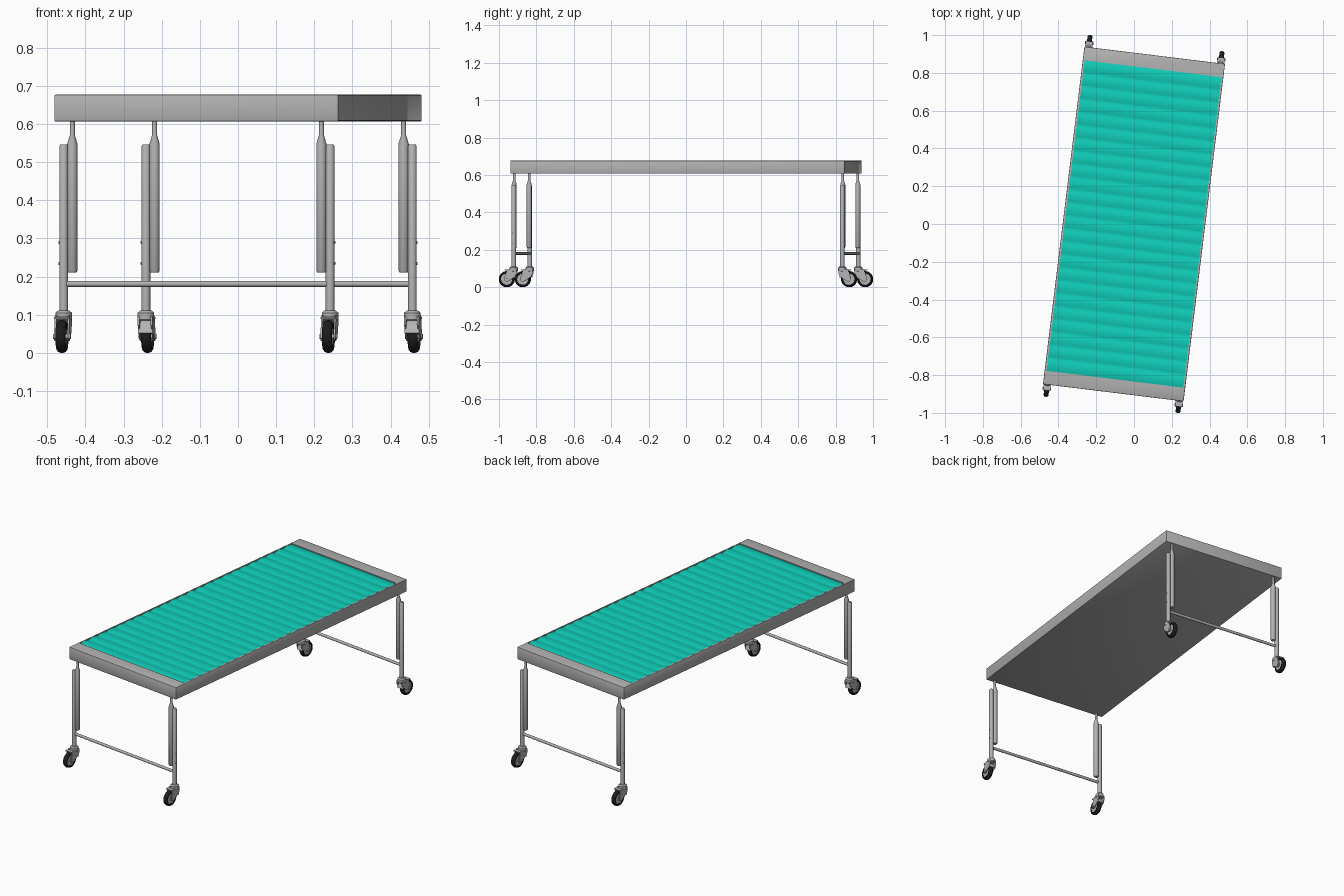
import bpy, bmesh, math
from mathutils import Matrix, Vector

if "Cube" in bpy.data.objects:
    bpy.data.objects.remove(bpy.data.objects["Cube"])

TURN = Matrix.Rotation(math.radians(-7), 4, 'Z')   # whole bed is turned slightly


def material(name, rgb):
    m = bpy.data.materials.new(name)
    m.diffuse_color = (*rgb, 1)
    m.use_nodes = True
    m.node_tree.nodes["Principled BSDF"].inputs["Base Color"].default_value = m.diffuse_color
    return m


GREY = material("metal grey", (0.45, 0.45, 0.45))
TEAL = material("mat teal", (0.005, 0.62, 0.49))
BLACK = material("tyre black", (0.012, 0.012, 0.012))


def finish(name, bm, mat, smooth=True):
    bmesh.ops.recalc_face_normals(bm, faces=bm.faces[:])
    me = bpy.data.meshes.new(name)
    bm.to_mesh(me)
    bm.free()
    me.transform(TURN)
    me.materials.append(mat)
    ob = bpy.data.objects.new(name, me)
    bpy.context.collection.objects.link(ob)
    if smooth:
        bpy.ops.object.select_all(action='DESELECT')
        ob.select_set(True)
        bpy.context.view_layer.objects.active = ob
        bpy.ops.object.shade_smooth_by_angle(angle=math.radians(35))
    return ob


def lathe(name, profile, centre, axis, mat, n=24, closed=False):
    """Revolve (radius, height) points around the axis through centre."""
    bm = bmesh.new()
    rot = Vector((0, 0, 1)).rotation_difference(Vector(axis)).to_matrix()
    rings = [[bm.verts.new(Vector(centre) + rot @ Vector((
        r * math.cos(2 * math.pi * k / n), r * math.sin(2 * math.pi * k / n), h)))
        for k in range(n)] for r, h in profile]
    pairs = list(zip(rings, rings[1:]))
    if closed:
        pairs.append((rings[-1], rings[0]))
    else:
        bm.faces.new(rings[0])
        bm.faces.new(rings[-1])
    for a, b in pairs:
        for k in range(n):
            bm.faces.new((a[k], a[(k + 1) % n], b[(k + 1) % n], b[k]))
    return finish(name, bm, mat)


def plate(name, outline, x0, x1, mat):
    """Extrude a (y, z) outline from x0 to x1."""
    bm = bmesh.new()
    a = [bm.verts.new((x0, y, z)) for y, z in outline]
    b = [bm.verts.new((x1, y, z)) for y, z in outline]
    bm.faces.new(a)
    bm.faces.new(b)
    n = len(a)
    for k in range(n):
        bm.faces.new((a[k], a[(k + 1) % n], b[(k + 1) % n], b[k]))
    return finish(name, bm, mat)


# Bed frame: shallow tray with wide end bars and thin side rims
bm = bmesh.new()


def rect(hx, hy, z):
    return [bm.verts.new((sx * hx, sy * hy, z))
            for sx, sy in ((-1, -1), (1, -1), (1, 1), (-1, 1))]


levels = [rect(0.375, 0.90, 0.607), rect(0.375, 0.90, 0.677),
          rect(0.365, 0.828, 0.677), rect(0.365, 0.828, 0.660)]
for a, b in zip(levels, levels[1:]):
    for k in range(4):
        bm.faces.new((a[k], a[(k + 1) % 4], b[(k + 1) % 4], b[k]))
bm.faces.new(levels[0])
bm.faces.new(levels[-1])
outer = set(levels[0] + levels[1])
bmesh.ops.recalc_face_normals(bm, faces=bm.faces[:])
bmesh.ops.bevel(bm, geom=[e for e in bm.edges if set(e.verts) <= outer],
                offset=0.003, segments=2, affect='EDGES', profile=0.5)
finish("bed_frame", bm, GREY)

# Ribbed mat: soft cross ribs
bm = bmesh.new()
RIBS, STEPS = 24, 8
rows = []
for i in range(RIBS * STEPS + 1):
    y = -0.828 + 1.656 * i / (RIBS * STEPS)
    z = 0.671 + 0.005 * abs(math.sin(math.pi * i / STEPS))
    rows.append([bm.verts.new((x, y, z)) for x in (-0.365, 0.365)])
for a, b in zip(rows, rows[1:]):
    bm.faces.new((a[0], a[1], b[1], b[0]))
finish("ribbed_mat", bm, TEAL)

# Legs and casters at the four corners
POST_X, LEG_Y, WHEEL_R = 0.352, 0.885, 0.043
for sy, end in ((-1, "front"), (1, "back")):
    for sx, side in ((-1, "left"), (1, "right")):
        tag = f"{end}_{side}"
        px, py = sx * POST_X, sy * LEG_Y
        tx = sx * 0.329
        lathe(f"{tag}_leg_post", [(0.0115, 0.10), (0.0115, 0.542), (0.009, 0.546)],
              (px, py, 0), (0, 0, 1), GREY)
        # lifting cylinder with cone top and thin rod
        lathe(f"{tag}_lift_tube",
              [(0.011, 0.211), (0.0135, 0.215), (0.0135, 0.548), (0.0065, 0.572),
               (0.0065, 0.610)], (tx, py, 0), (0, 0, 1), GREY)
        # small screws on the outside of the post
        for z in (0.235, 0.29):
            lathe(f"{tag}_post_screw", [(0.004, 0.010), (0.004, 0.0135)],
                  (px, py, z), (sx, 0, 0), GREY, 10)
        # caster collar
        lathe(f"{tag}_caster_collar",
              [(0.019, 0.084), (0.022, 0.088), (0.022, 0.105), (0.015, 0.111)],
              (px, py, 0), (0, 0, 1), GREY)
        # wheel: rounded tyre, hub and axle
        wy = sy * (LEG_Y + 0.037)
        c = (px, wy, WHEEL_R)
        lathe(f"{tag}_tyre",
              [(0.030, -0.013), (0.036, -0.013), (0.041, -0.009), (WHEEL_R, -0.003),
               (WHEEL_R, 0.003), (0.041, 0.009), (0.036, 0.013), (0.030, 0.013)],
              c, (1, 0, 0), BLACK, 32, True)
        lathe(f"{tag}_wheel_hub",
              [(0.0305, -0.009), (0.0305, 0.009)], c, (1, 0, 0), GREY)
        lathe(f"{tag}_axle", [(0.007, -0.023), (0.007, 0.023)], c, (1, 0, 0), GREY, 16)
        # fork cheeks from collar down to the axle
        out = [(-0.055, 0.095), (-0.055, 0.072), (-0.040, 0.052), (-0.010, 0.032),
               (0.003, 0.031), (0.011, 0.038), (0.012, 0.048), (0.004, 0.070),
               (-0.004, 0.092), (-0.015, 0.098)]
        out = [(wy + sy * a, z) for a, z in out]
        for s in (-1, 1):
            plate(f"{tag}_fork_cheek", out, px + s * 0.015, px + s * 0.0195, GREY)
        # hood joining the cheeks around the wheel
        arc = [math.radians(80 + 10 * k) for k in range(10)]
        hood = [(0.052 * math.cos(t), 0.052 * math.sin(t)) for t in arc]
        hood += [(0.046 * math.cos(t), 0.046 * math.sin(t)) for t in reversed(arc)]
        plate(f"{tag}_hood", [(wy + sy * a, WHEEL_R + b) for a, b in hood],
              px - 0.0195, px + 0.0195, GREY)
    # cross bar between the two posts
    lathe(f"{end}_cross_bar", [(0.008, -POST_X), (0.008, POST_X)],
          (0, sy * LEG_Y, 0.181), (1, 0, 0), GREY, 16)
